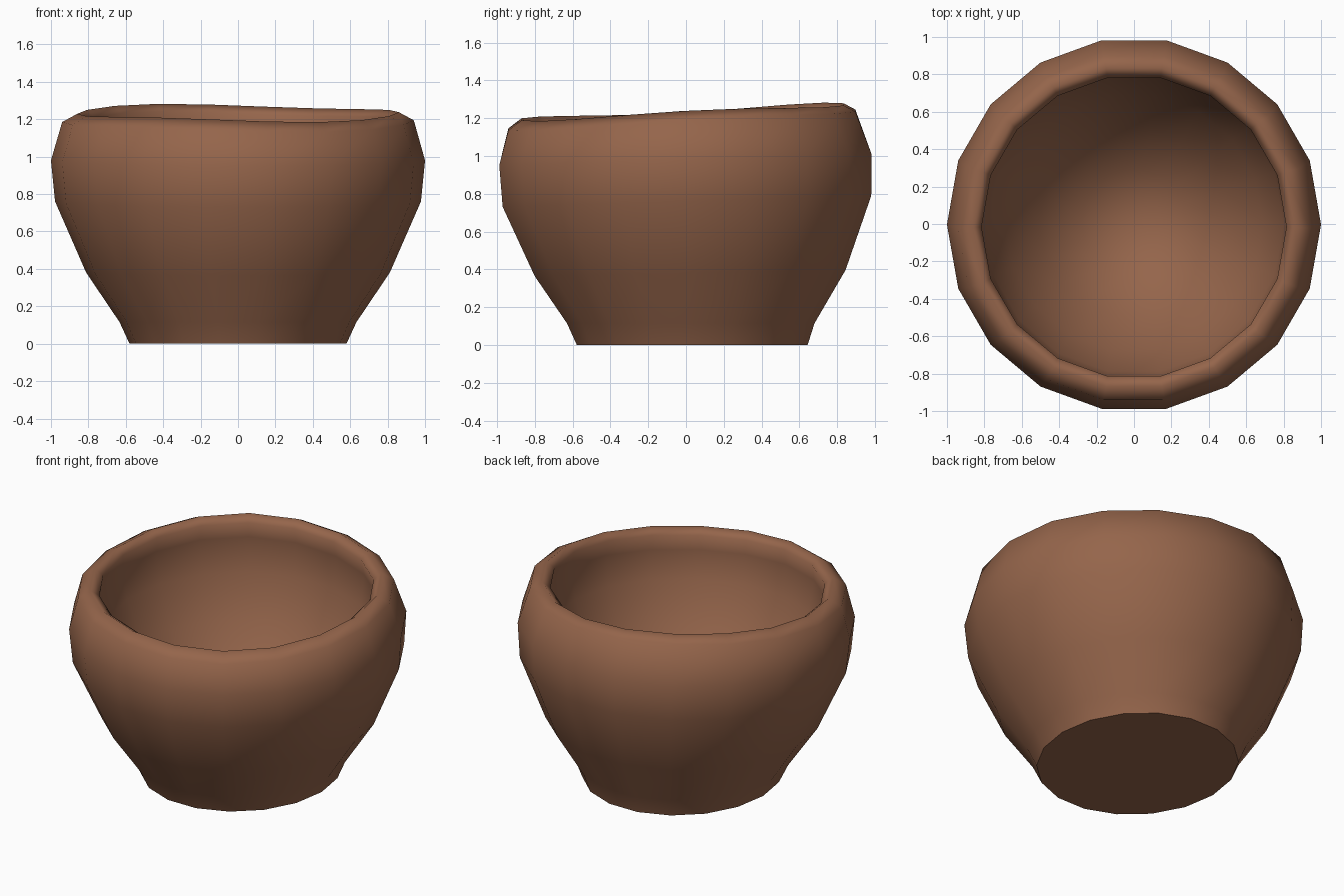
import bpy, bmesh, math

if "Cube" in bpy.data.objects:
    bpy.data.objects.remove(bpy.data.objects["Cube"])

SIDES = 18

# clay material
clay = bpy.data.materials.new("brown clay")
clay.diffuse_color = (0.30, 0.13, 0.07, 1)
clay.use_nodes = True
clay.node_tree.nodes["Principled BSDF"].inputs["Base Color"].default_value = clay.diffuse_color

# profile rings: height, tilt along y, x radius, y radius, y centre
OUTER = [
    (0.00, 0.000, 0.580, 0.620, 0.033),
    (0.115, 0.00, 0.633, 0.665, 0.025),
    (0.38, 0.020, 0.812, 0.835, 0.022),
    (0.76, 0.030, 0.978, 0.990, 0.005),
    (0.98, 0.030, 1.000, 1.000, -0.003),
    (1.195, 0.050, 0.940, 0.932, -0.022),
]
LIP = [
    (1.238, 0.042, 0.860, 0.865, -0.018),
    (1.200, 0.042, 0.815, 0.810, -0.016),
]
# steep, evenly rounded hollow with a thick wall
INNER = [
    (1.10, 0.040, 0.832, 0.825, -0.010),
    (0.90, 0.030, 0.800, 0.800, 0.000),
    (0.65, 0.020, 0.690, 0.690, 0.005),
    (0.38, 0.000, 0.510, 0.510, 0.010),
    (0.18, 0.000, 0.280, 0.280, 0.015),
]

bm = bmesh.new()


def ring(z, tilt, rx, ry, cy, wave):
    verts = []
    for i in range(SIDES):
        a = 2 * math.pi * i / SIDES
        x, y = rx * math.cos(a), ry * math.sin(a) + cy
        # hand-made rim is uneven and a little higher toward the back left
        lift = wave * (-0.004 + 0.010 * math.cos(3 * (a - 2.18))
                       + 0.008 * math.cos(a - 2.27))
        verts.append(bm.verts.new((x, y, z + tilt * y + lift)))
    return verts


rings = [ring(*p, 1.0 if p[0] > 1.05 else 0.0) for p in OUTER + LIP + INNER]

# walls, smooth shaded
for lo, hi in zip(rings, rings[1:]):
    for i in range(SIDES):
        j = (i + 1) % SIDES
        bm.faces.new((lo[i], lo[j], hi[j], hi[i])).smooth = True

# rounded inside floor
centre = bm.verts.new((0, 0.02, 0.09))
last = rings[-1]
for i in range(SIDES):
    bm.faces.new((last[i], last[(i + 1) % SIDES], centre)).smooth = True

# flat underside with a sharp foot edge
base = bm.faces.new(list(reversed(rings[0])))
base.smooth = False
for e in base.edges:
    e.smooth = False

mesh = bpy.data.meshes.new("clay_bowl")
bm.to_mesh(mesh)
bm.free()
mesh.materials.append(clay)
bowl = bpy.data.objects.new("clay_bowl", mesh)
bpy.context.collection.objects.link(bowl)
